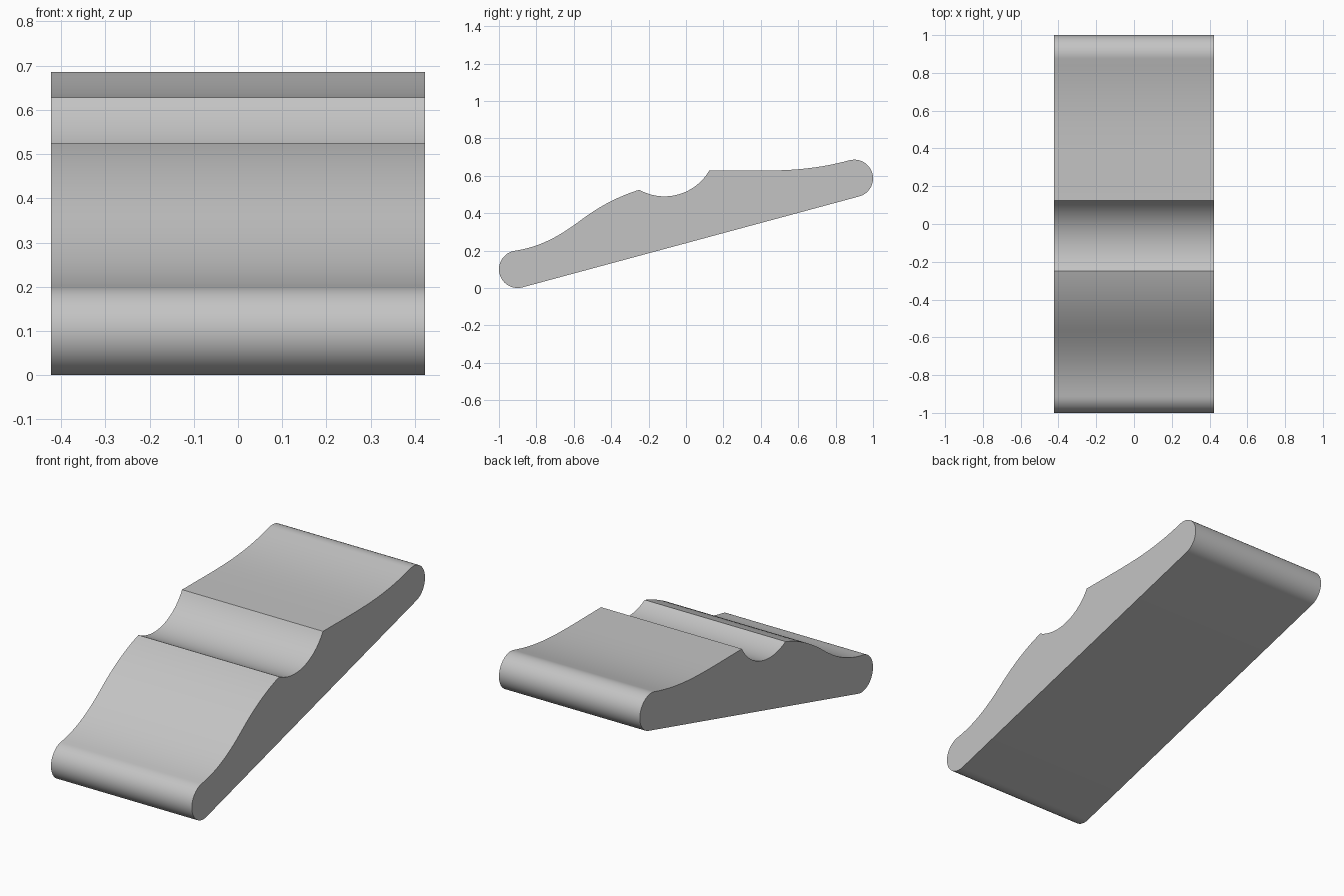
import bpy
import bmesh
from math import sin, cos, radians, hypot, atan2, degrees
from mathutils import Vector
from mathutils.geometry import interpolate_bezier

cube = bpy.data.objects.get("Cube")
if cube:
    bpy.data.objects.remove(cube, do_unlink=True)

HALF_WIDTH = 0.423
END_RADIUS = 0.1


def arc(center, radius, start, end, steps):
    """Points on a circle in the (y, z) plane, angles in degrees."""
    angles = [radians(start + (end - start) * i / steps) for i in range(steps + 1)]
    return [Vector((center[0] + radius * cos(a), center[1] + radius * sin(a))) for a in angles]


def bezier(p0, h0, h1, p1, steps=20):
    return [p.to_2d() for p in interpolate_bezier(
        *(Vector((*p, 0)) for p in (p0, h0, h1, p1)), steps + 1)]


def angle_from(center, point):
    return degrees(atan2(point[1] - center[1], point[0] - center[0]))


# Key points of the side profile
front_center, back_center = (-0.9, 0.1), (0.9, 0.586)
ridge, lip = (-0.25, 0.525), (0.125, 0.628)
inflection = (-0.57, 0.357)
groove_center = (-0.115, 0.766)
groove_radius = hypot(ridge[0] - groove_center[0], ridge[1] - groove_center[1])

# Rounded ends, joined by the straight sloping underside
front_nose = arc(front_center, END_RADIUS, 285, 98, 28)
back_nose = arc(back_center, END_RADIUS, 105, -75, 28)

# Top: rising S curve, round groove, shallow dished pad
top = bezier(front_nose[-1], (-0.78, 0.22), (-0.68, 0.275), inflection)
top += bezier(inflection, (-0.46, 0.44), (-0.36, 0.49), ridge)
top += arc(groove_center, groove_radius, angle_from(groove_center, ridge),
           angle_from(groove_center, lip), 24)
top += bezier(lip, (0.45, 0.628), (0.62, 0.615), back_nose[0])

# Drop doubled points where the pieces meet
profile = []
for p in front_nose + top + back_nose:
    if not profile or (p - profile[-1]).length > 0.004:
        profile.append(p)

# Extrude the profile across the width
bm = bmesh.new()
side = bm.faces.new([bm.verts.new((-HALF_WIDTH, p.x, p.y)) for p in profile])
extruded = bmesh.ops.extrude_face_region(bm, geom=[side], use_keep_orig=True)
verts = [v for v in extruded["geom"] if isinstance(v, bmesh.types.BMVert)]
bmesh.ops.translate(bm, vec=(2 * HALF_WIDTH, 0, 0), verts=verts)
bmesh.ops.recalc_face_normals(bm, faces=bm.faces)
mesh = bpy.data.meshes.new("contoured_wedge")
bm.to_mesh(mesh)
bm.free()

# Plain grey material
grey = bpy.data.materials.new("light_grey")
grey.use_nodes = True
color = (0.55, 0.55, 0.55, 1)
grey.diffuse_color = color
grey.node_tree.nodes["Principled BSDF"].inputs["Base Color"].default_value = color
mesh.materials.append(grey)

wedge = bpy.data.objects.new("contoured_wedge", mesh)
bpy.context.collection.objects.link(wedge)
bpy.ops.object.select_all(action="DESELECT")
wedge.select_set(True)
bpy.context.view_layer.objects.active = wedge
bpy.ops.object.shade_smooth_by_angle(angle=radians(25))
